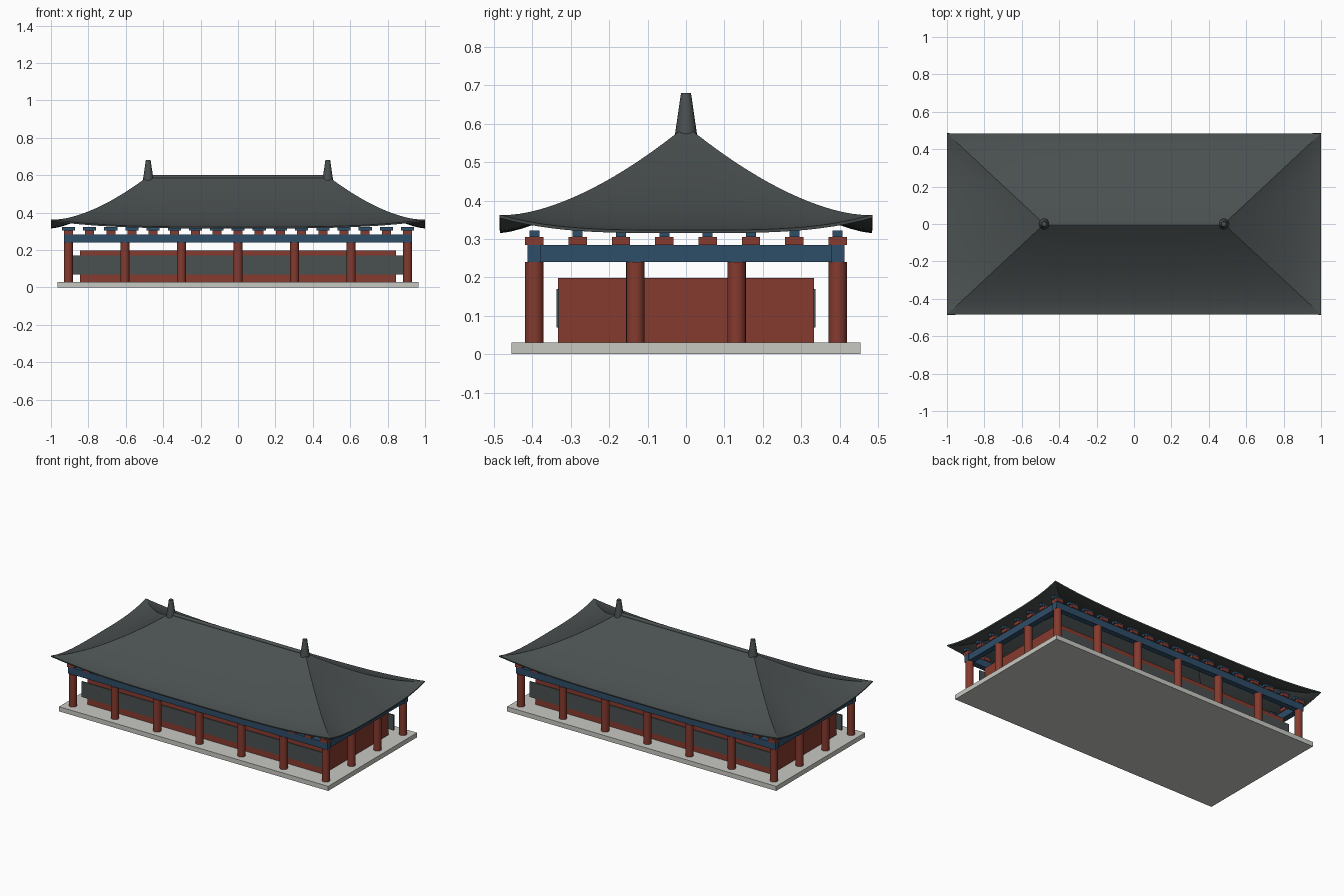
import bpy, bmesh, math
from mathutils import Vector

cube = bpy.data.objects.get("Cube")
if cube:
    bpy.data.objects.remove(cube, do_unlink=True)


def material(name, color):
    m = bpy.data.materials.new(name)
    m.use_nodes = True
    m.diffuse_color = (*color, 1)
    m.node_tree.nodes["Principled BSDF"].inputs["Base Color"].default_value = (*color, 1)
    return m


STONE = material("pale stone", (0.58, 0.58, 0.54))
RED = material("red wood", (0.235, 0.043, 0.028))
BLUE = material("blue paint", (0.027, 0.074, 0.14))
TILE = material("grey tile", (0.068, 0.079, 0.079))


def finish(name, bm, mat, smooth=None):
    mesh = bpy.data.meshes.new(name)
    bm.to_mesh(mesh)
    bm.free()
    mesh.materials.append(mat)
    obj = bpy.data.objects.new(name, mesh)
    bpy.context.collection.objects.link(obj)
    if smooth:
        smooth_by_angle(obj, smooth)
    return obj


def select(obj):
    bpy.ops.object.select_all(action='DESELECT')
    obj.select_set(True)
    bpy.context.view_layer.objects.active = obj


def smooth_by_angle(obj, degrees):
    select(obj)
    bpy.ops.object.shade_smooth_by_angle(angle=math.radians(degrees))


def box(name, x, y, z0, z1, sx, sy, mat):
    bm = bmesh.new()
    bmesh.ops.create_cube(bm, size=1)
    bmesh.ops.scale(bm, vec=(sx, sy, z1 - z0), verts=bm.verts)
    bmesh.ops.translate(bm, vec=(x, y, (z0 + z1) / 2), verts=bm.verts)
    return finish(name, bm, mat)


def cone(name, x, y, z0, z1, r0, r1, mat):
    bm = bmesh.new()
    bmesh.ops.create_cone(bm, cap_ends=True, segments=20, radius1=r0, radius2=r1, depth=z1 - z0)
    bmesh.ops.translate(bm, vec=(x, y, (z0 + z1) / 2), verts=bm.verts)
    return finish(name, bm, mat, 35)


def perimeter(half_x, half_y, nx, ny):
    """Evenly spaced points around a rectangle, corners included once."""
    xs = [half_x * (2 * i / (nx - 1) - 1) for i in range(nx)]
    ys = [half_y * (2 * i / (ny - 1) - 1) for i in range(ny)]
    return [(x, y) for i, x in enumerate(xs) for j, y in enumerate(ys)
            if i in (0, nx - 1) or j in (0, ny - 1)]


# Stone platform and inner hall
box("platform", 0, 0, 0, 0.03, 1.93, 0.91, STONE)
box("hall_wall", 0, 0, 0.03, 0.198, 1.69, 0.666, RED)
for side, name in ((-1, "front"), (1, "back")):
    box(name + "_wall_panel", 0, side * 0.334, 0.07, 0.17, 1.77, 0.007, TILE)

# Columns
COL_X, COL_Y = 0.907, 0.395
for x, y in perimeter(COL_X, COL_Y, 7, 4):
    cone("column", x, y, 0.03, 0.24, 0.024, 0.024, RED)

# Tie beams on top of the columns
for s in (-1, 1):
    box("long_beam", 0, s * COL_Y, 0.24, 0.284, 1.86, 0.036, BLUE)
    box("end_beam", s * COL_X, 0, 0.24, 0.284, 0.036, 0.79, BLUE)

# Brackets: a red block with a blue arm above
for x, y in perimeter(COL_X, COL_Y, 17, 8):
    box("bracket_block", x, y, 0.284, 0.305, 0.048, 0.048, RED)
    box("bracket_arm", x, y, 0.305, 0.322, 0.07, 0.026, BLUE)

# Hipped roof with sagging slopes and lifted corners
EAVE_X, EAVE_Y, RIDGE_X = 1.0, 0.485, 0.48
EAVE_Z, RIDGE_Z, LIFT = 0.323, 0.595, 0.04


def roof_point(side, s, t):
    z = EAVE_Z + (RIDGE_Z - EAVE_Z) * t ** 1.45 + LIFT * abs(s) ** 3.5 * (1 - t) ** 2
    out_x, out_y = EAVE_X + (RIDGE_X - EAVE_X) * t, EAVE_Y * (1 - t)
    u, v = [(s, -1), (1, s), (-s, 1), (-1, -s)][side]
    return Vector((u * out_x, v * out_y, z))


bm = bmesh.new()
N, M = 28, 18
for side in range(4):
    grid = [[bm.verts.new(roof_point(side, 2 * i / N - 1, j / M)) for i in range(N + 1)]
            for j in range(M + 1)]
    for j in range(M):
        for i in range(N):
            bm.faces.new((grid[j][i], grid[j][i + 1], grid[j + 1][i + 1], grid[j + 1][i]))
bmesh.ops.remove_doubles(bm, verts=bm.verts, dist=0.0002)
roof = finish("roof", bm, TILE)
thick = roof.modifiers.new("thickness", 'SOLIDIFY')
thick.thickness = 0.008
thick.offset = -1
select(roof)
bpy.ops.object.modifier_apply(modifier=thick.name)
smooth_by_angle(roof, 25)

# Ridge roll and its two end finials
bm = bmesh.new()
bmesh.ops.create_cone(bm, cap_ends=True, segments=16, radius1=0.012, radius2=0.012, depth=2 * RIDGE_X)
for v in bm.verts:
    v.co = Vector((v.co.z, v.co.x, v.co.y + 0.588))
bmesh.ops.recalc_face_normals(bm, faces=bm.faces)
finish("ridge_roll", bm, TILE, 35)
for s in (-1, 1):
    cone("ridge_finial", s * RIDGE_X, 0, 0.57, 0.68, 0.029, 0.013, TILE)
